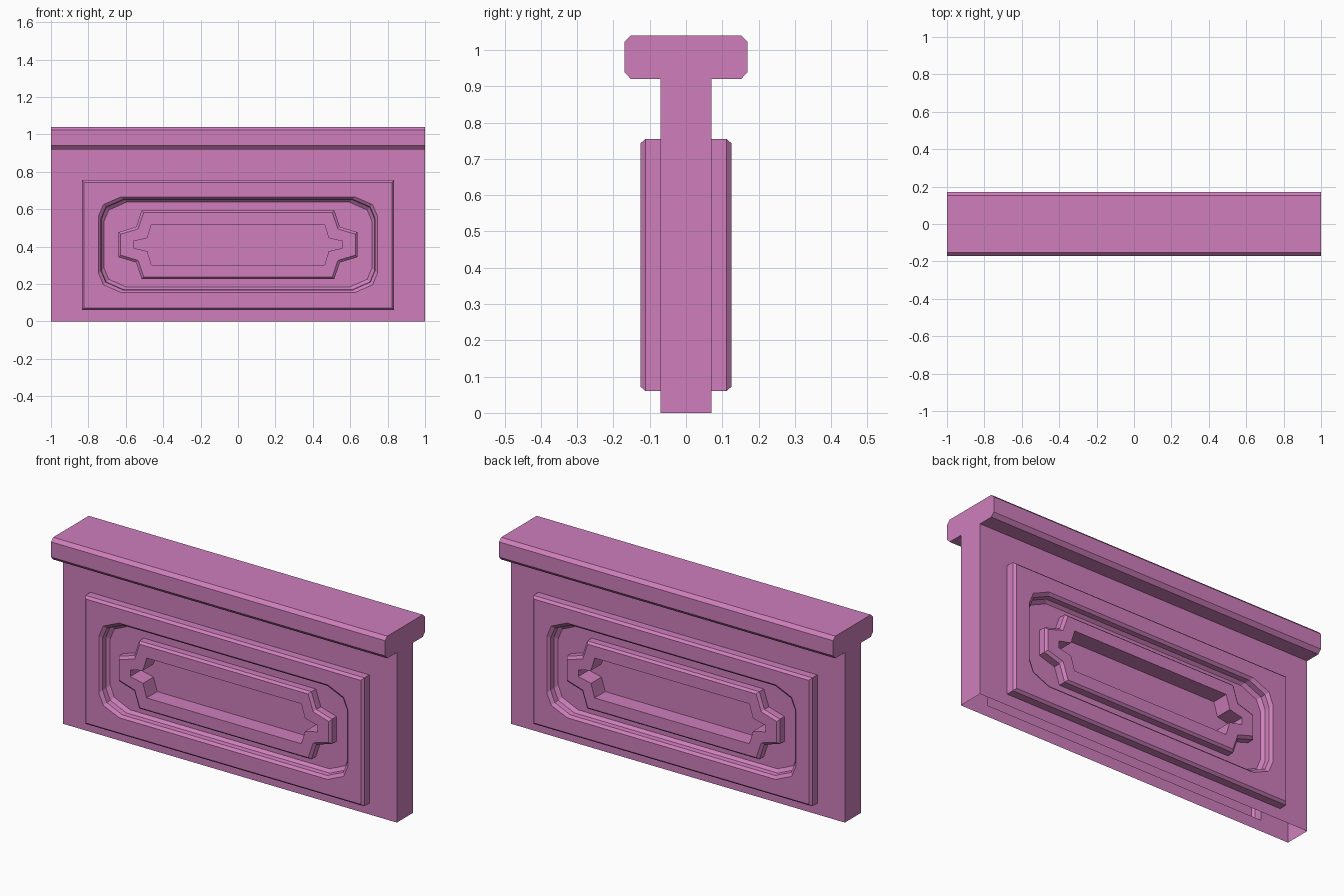
import bpy
import bmesh
import math

if "Cube" in bpy.data.objects:
    bpy.data.objects.remove(bpy.data.objects["Cube"], do_unlink=True)

pink = bpy.data.materials.new("orchid_pink")
pink.use_nodes = True
colour = (0.62, 0.21, 0.50, 1.0)
pink.diffuse_color = colour
pink.node_tree.nodes["Principled BSDF"].inputs["Base Color"].default_value = colour

MID_Z = 0.41


def finish(bm, name):
    mesh = bpy.data.meshes.new(name)
    bm.normal_update()
    bm.to_mesh(mesh)
    bm.free()
    mesh.materials.append(pink)
    obj = bpy.data.objects.new(name, mesh)
    bpy.context.collection.objects.link(obj)
    return obj


def inset(half, d):
    """Pull a half outline towards the panel centre."""
    return [(x - d, z - math.copysign(d, z - MID_Z)) for x, z in half]


def mirror_z(lower):
    """Complete the right-hand half of an outline from its lower points."""
    return lower + [(x, 2 * MID_Z - z) for x, z in reversed(lower)]


def add_loop(bm, half, depth):
    """Closed outline, mirrored in x, at a distance in front of the centre plane."""
    points = half + [(-x, z) for x, z in reversed(half)]
    verts = [bm.verts.new((x, -depth, z)) for x, z in points]
    for a, b in zip(verts, verts[1:] + verts[:1]):
        bm.edges.new((a, b))
    return verts


def join(bm, outer, inner):
    """Surface between two successive outlines."""
    n = len(outer)
    if n == len(inner):
        for i in range(n):
            j = (i + 1) % n
            bm.faces.new((outer[i], outer[j], inner[j], inner[i]))
        return
    edges = [bm.edges.get((ring[i - 1], ring[i]))
             for ring in (outer, inner) for i in range(len(ring))]
    made = bmesh.ops.triangle_fill(bm, use_beauty=True, edges=edges, normal=(0, -1, 0))
    for face in made["geom"]:
        if isinstance(face, bmesh.types.BMFace):
            face.normal_update()
            if face.normal.y > 0:
                face.normal_flip()


# Wall ends and chamfered coping, left open underneath
half_profile = [(0.07, 0), (0.07, 0.92), (0.152, 0.92), (0.17, 0.94),
                (0.17, 1.022), (0.152, 1.04)]
profile = half_profile + [(-y, z) for y, z in reversed(half_profile)]
bm = bmesh.new()
left = [bm.verts.new((1, y, z)) for y, z in profile]
right = [bm.verts.new((-1, y, z)) for y, z in profile]
for i in range(1, len(profile) - 2):
    bm.faces.new((left[i], left[i + 1], right[i + 1], right[i]))
bm.faces.new(left)
bm.faces.new(right)
bmesh.ops.recalc_face_normals(bm, faces=bm.faces)
finish(bm, "wall_ends_and_coping")

# Outlines of the wall face and its ornamental panel
wall = [(1, 0), (1, 0.92)]
frame = [(0.835, 0.06), (0.835, 0.755)]
recess = mirror_z([(0.625, 0.154), (0.72, 0.196), (0.745, 0.256)])
star = mirror_z([(0.515, 0.227), (0.545, 0.315), (0.638, 0.343)])
hollow = mirror_z([(0.463, 0.302), (0.485, 0.375), (0.56, 0.392)])

steps = [
    (wall, 0.07),
    (frame, 0.07), (frame, 0.112), (inset(frame, 0.012), 0.125),
    (recess, 0.125), (inset(recess, 0.013), 0.112),
    (inset(recess, 0.015), 0.085), (inset(recess, 0.029), 0.07),
    (star, 0.07), (star, 0.108), (inset(star, 0.011), 0.12),
    (hollow, 0.12), (hollow, 0.03),
]

# Front face with raised frame, stepped recess, raised star and hollow
bm = bmesh.new()
previous = None
for outline, depth in steps:
    current = add_loop(bm, outline, depth)
    if previous:
        join(bm, previous, current)
    previous = current
bm.faces.new(previous)
front = finish(bm, "front_panel")

# Matching back face
back = bpy.data.objects.new("back_panel", front.data)
back.rotation_euler.z = math.pi
bpy.context.collection.objects.link(back)
